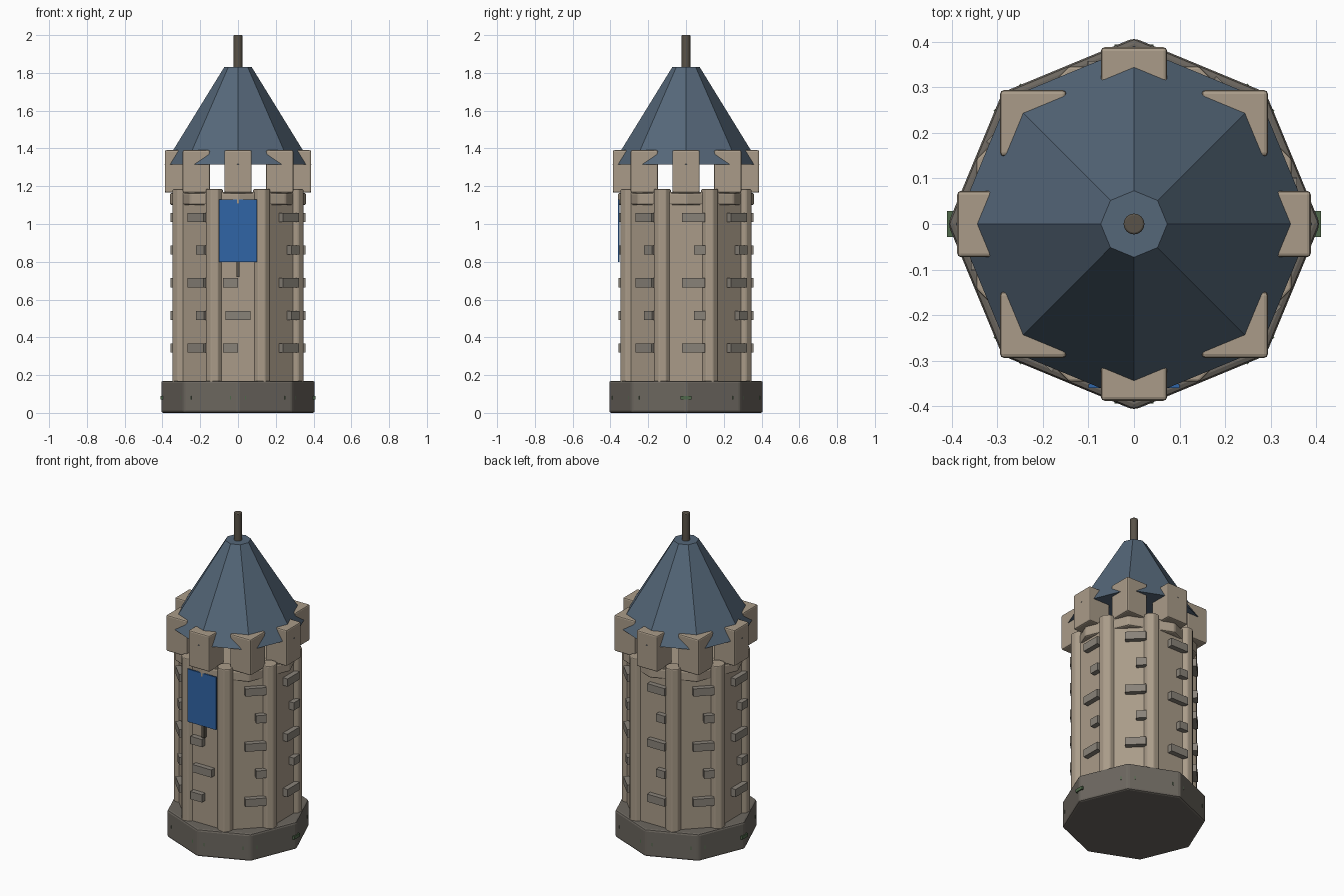
import bpy, math
from math import sin, cos, pi

if "Cube" in bpy.data.objects:
    bpy.data.objects.remove(bpy.data.objects["Cube"])


def material(name, rgb):
    m = bpy.data.materials.new(name)
    m.diffuse_color = (*rgb, 1)
    m.use_nodes = True
    m.node_tree.nodes["Principled BSDF"].inputs["Base Color"].default_value = m.diffuse_color
    return m


STONE = material("tan_stone", (0.40, 0.33, 0.25))
DARK = material("dark_stone", (0.15, 0.135, 0.115))
BRICK = material("grey_brick", (0.25, 0.225, 0.19))
SLATE = material("slate_blue", (0.09, 0.135, 0.19))
CLOTH = material("blue_cloth", (0.03, 0.13, 0.38))
WOOD = material("dark_wood", (0.10, 0.085, 0.065))
MOSS = material("moss", (0.08, 0.14, 0.07))


def finish(name, mat, bevel):
    o = bpy.context.object
    o.name = name
    o.data.materials.append(mat)
    if bevel:
        b = o.modifiers.new("bevel", "BEVEL")
        b.width = bevel
        b.segments = 2
    return o


def prism(name, r1, r2, z0, z1, mat, x=0, y=0, turn=0.0, sides=8, bevel=0):
    bpy.ops.mesh.primitive_cone_add(vertices=sides, radius1=r1, radius2=r2, depth=z1 - z0,
                                    location=(x, y, (z0 + z1) / 2), rotation=(0, 0, turn))
    return finish(name, mat, bevel)


def box(name, loc, size, mat, turn=0.0, bevel=0):
    bpy.ops.mesh.primitive_cube_add(size=1, location=loc, rotation=(0, 0, turn))
    o = bpy.context.object
    o.scale = size
    bpy.ops.object.transform_apply(location=False, rotation=False, scale=True)
    return finish(name, mat, bevel)


# base, wall and collar
prism("base", 0.408, 0.408, 0, 0.17, DARK, bevel=0.012)
prism("wall", 0.352, 0.352, 0.15, 1.17, STONE, turn=pi / 8)
prism("collar", 0.362, 0.362, 1.10, 1.165, STONE, bevel=0.01)

# roof and spire
prism("roof", 0.39, 0.073, 1.315, 1.83, SLATE)
spire = prism("spire", 0.023, 0.023, 1.80, 2.0, WOOD, sides=16, bevel=0.004)
bpy.ops.object.shade_smooth_by_angle(angle=math.radians(40))

for i in range(8):
    a = i * pi / 4
    c, s = cos(a), sin(a)
    # corner columns sit between the faces
    b = a + pi / 8
    prism(f"column_{i}", 0.048, 0.048, 0.16, 1.185, STONE,
          x=0.326 * cos(b), y=0.326 * sin(b), turn=pi / 8, bevel=0.006)
    # battlement blocks, all square to the axes
    r = 0.315 if i % 2 == 0 else 0.3125
    box(f"battlement_{i}", (r * c, r * s, 1.278), (0.145, 0.145, 0.225), STONE, bevel=0.008)
    # moss tufts on the base corners
    side = i in (0, 4)
    rm = 0.39 if side else 0.373
    box(f"moss_{i}", (rm * c, rm * s, 0.08), (0.04, 0.056 if side else 0.085, 0.02), MOSS, turn=a)
    # protruding bricks, staggered row by row
    for row in range(5):
        if row % 2 == 0:
            off, w = 0.04, 0.12
        else:
            off, w = 0.072, 0.06
        if i == 6:
            off, w = (-0.04, 0.08) if row % 2 == 0 else (0.0, 0.13)
        rb = 0.337
        box(f"brick_{i}_{row}", (rb * c - off * s, rb * s + off * c, 0.343 + 0.173 * row),
            (0.04, w, 0.048), BRICK, turn=a)

# arrow slit and hanging banner on the front
box("arrow_slit", (0, -0.333, 0.84), (0.018, 0.03, 0.24), WOOD)
box("banner", (0, -0.355, 0.965), (0.2, 0.008, 0.33), CLOTH)
